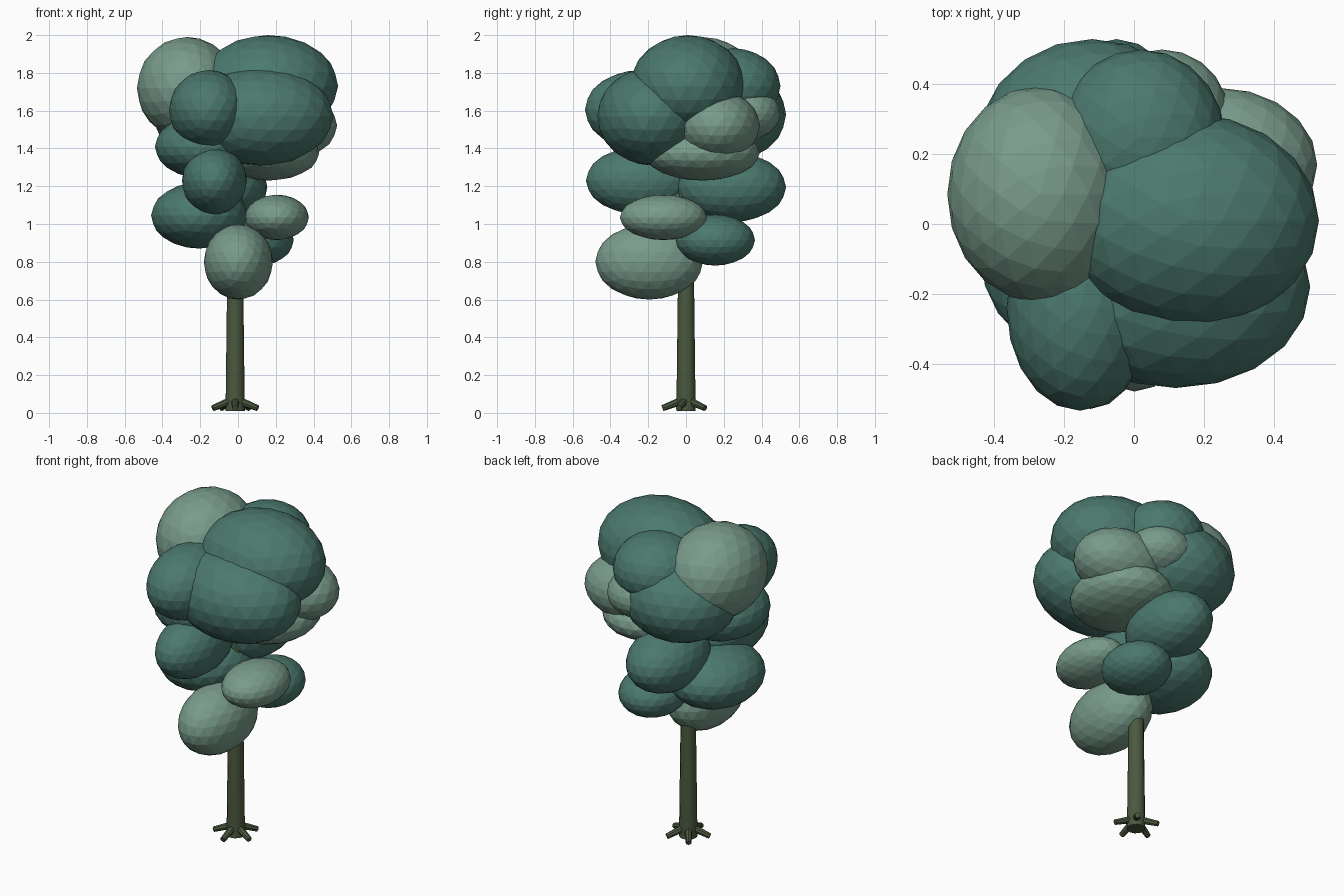
import bpy, math
from mathutils import Vector

if "Cube" in bpy.data.objects:
    bpy.data.objects.remove(bpy.data.objects["Cube"])


def material(name, rgb):
    m = bpy.data.materials.new(name)
    m.diffuse_color = (*rgb, 1)
    m.use_nodes = True
    m.node_tree.nodes["Principled BSDF"].inputs["Base Color"].default_value = m.diffuse_color
    return m


DARK = material("dark_leaf", (0.07, 0.19, 0.155))
LIGHT = material("light_leaf", (0.19, 0.33, 0.26))
BARK = material("bark", (0.07, 0.10, 0.05))


def leaf_clump(name, centre, radii, mat):
    bpy.ops.mesh.primitive_ico_sphere_add(subdivisions=3, radius=1, location=centre)
    ob = bpy.context.object
    ob.name = name
    ob.scale = radii
    bpy.ops.object.transform_apply(location=False, rotation=False, scale=True)
    ob.data.materials.append(mat)


def limb(name, a, b, r1, r2, sides):
    a, b = Vector(a), Vector(b)
    d = b - a
    bpy.ops.mesh.primitive_cone_add(vertices=sides, radius1=r1, radius2=r2,
                                    depth=d.length, location=(a + b) / 2)
    ob = bpy.context.object
    ob.name = name
    ob.rotation_euler = d.to_track_quat('Z', 'Y').to_euler()
    ob.data.materials.append(BARK)
    bpy.ops.object.shade_smooth_by_angle(angle=math.radians(40))


# trunk and five splayed roots
TX = -0.015
limb("trunk", (TX, 0, 0.01), (TX, 0, 1.4), 0.051, 0.034, 12)
for i in range(5):
    t = math.radians(-90 + 72 * i)
    c, s = math.cos(t), math.sin(t)
    limb(f"root_{i + 1}", (TX + 0.02 * c, 0.02 * s, 0.065),
         (TX + 0.125 * c, 0.125 * s, 0.025), 0.022, 0.016, 8)

# dark foliage: centre, radii
dark = [
    ((0.16, 0.01, 1.73), (0.37, 0.305, 0.27)),     # crown
    ((0.12, -0.18, 1.57), (0.385, 0.29, 0.26)),    # front crown
    ((-0.155, -0.24, 1.605), (0.21, 0.295, 0.21)),
    ((0.02, 0.25, 1.73), (0.24, 0.25, 0.20)),      # rear crown
    ((-0.12, 0.22, 1.58), (0.33, 0.31, 0.25)),
    ((-0.18, -0.09, 1.41), (0.26, 0.28, 0.17)),
    ((-0.125, -0.24, 1.23), (0.172, 0.29, 0.18)),  # middle tier
    ((-0.05, 0.24, 1.195), (0.205, 0.29, 0.185)),
    ((-0.205, 0.0, 1.045), (0.255, 0.30, 0.175)),
    ((0.11, 0.155, 0.915), (0.185, 0.21, 0.135)),
]
# light foliage
light = [
    ((-0.27, 0.085, 1.72), (0.265, 0.31, 0.27)),   # top left
    ((0.245, 0.17, 1.52), (0.28, 0.22, 0.185)),    # right side
    ((0.16, 0.085, 1.375), (0.27, 0.305, 0.145)),
    ((0.08, 0.315, 1.585), (0.19, 0.185, 0.14)),
    ((0.205, -0.12, 1.035), (0.17, 0.23, 0.12)),   # low tufts
    ((0.002, -0.195, 0.80), (0.183, 0.285, 0.20)),
]
for label, clumps, mat in (("dark", dark, DARK), ("light", light, LIGHT)):
    for i, (centre, radii) in enumerate(clumps):
        leaf_clump(f"{label}_foliage_{i + 1}", centre, radii, mat)
